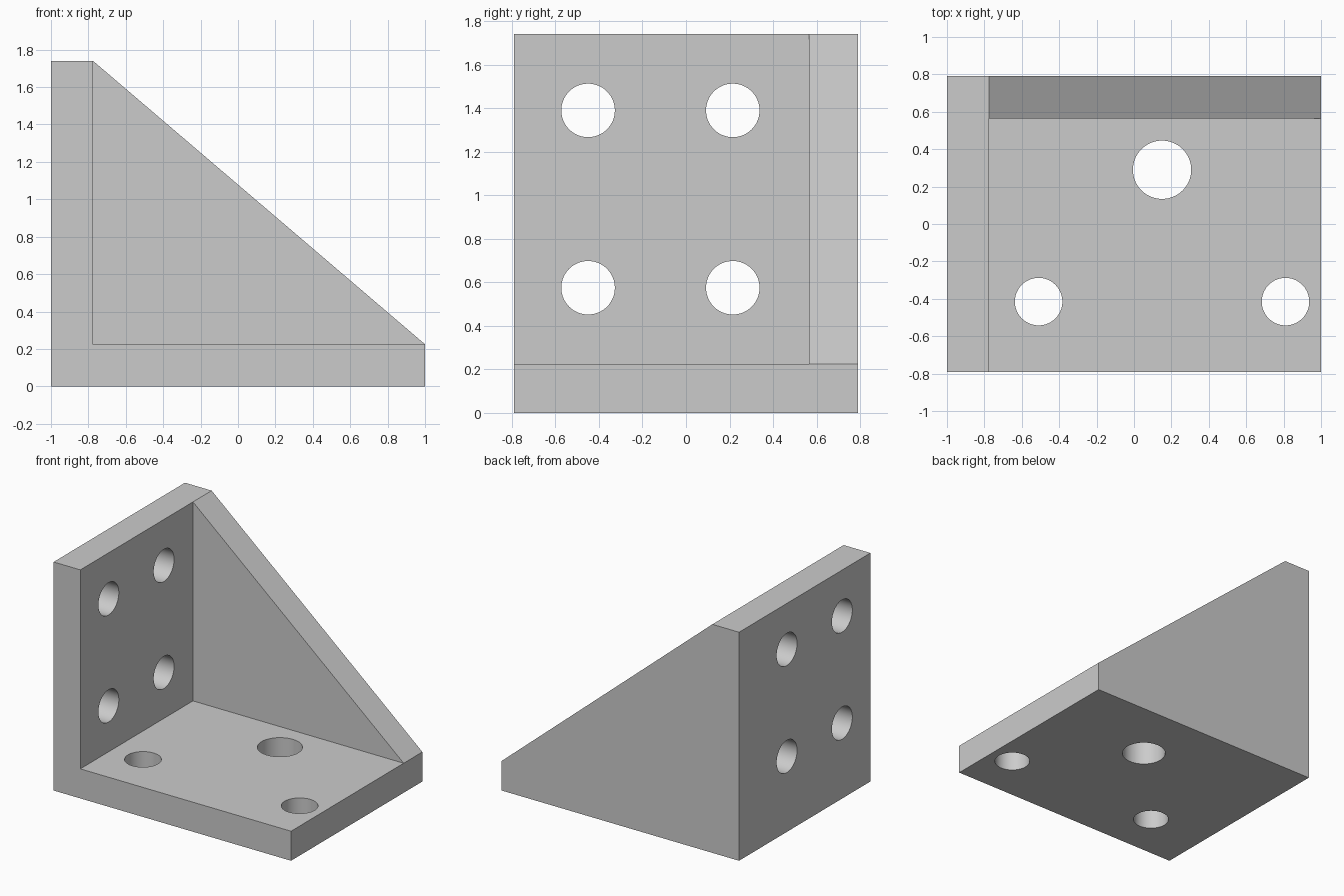
import bpy, bmesh
from mathutils import Matrix, Vector

cube = bpy.data.objects.get("Cube")
if cube:
    bpy.data.objects.remove(cube, do_unlink=True)

WIDTH, DEPTH, HEIGHT, WALL = 2.0, 1.58, 1.74, 0.225
X, Y = WIDTH / 2, DEPTH / 2
INNER_X = -X + WALL

metal = bpy.data.materials.new("plain grey")
metal.use_nodes = True
GREY = (0.6, 0.6, 0.6, 1)
metal.diffuse_color = GREY
metal.node_tree.nodes["Principled BSDF"].inputs["Base Color"].default_value = GREY


def make_object(name, bm):
    bmesh.ops.recalc_face_normals(bm, faces=bm.faces)
    mesh = bpy.data.meshes.new(name)
    bm.to_mesh(mesh)
    bm.free()
    mesh.materials.append(metal)
    obj = bpy.data.objects.new(name, mesh)
    bpy.context.collection.objects.link(obj)
    return obj


def prism(name, profile, y0, y1):
    """Extrude an x-z profile along y."""
    bm = bmesh.new()
    face = bm.faces.new([bm.verts.new((x, y0, z)) for x, z in profile])
    out = bmesh.ops.extrude_face_region(bm, geom=[face])
    verts = [v for v in out["geom"] if isinstance(v, bmesh.types.BMVert)]
    bmesh.ops.translate(bm, verts=verts, vec=(0, y1 - y0, 0))
    return make_object(name, bm)


def drill(name, centre, radius, axis):
    bm = bmesh.new()
    turn = Vector((0, 0, 1)).rotation_difference(Vector(axis)).to_matrix().to_4x4()
    bmesh.ops.create_cone(bm, cap_ends=True, segments=64, radius1=radius, radius2=radius,
                          depth=WALL * 2, matrix=Matrix.Translation(centre) @ turn)
    return make_object(name, bm)


# Solid bracket: wall, base and sloping rib share one outline
bracket = prism("corner_bracket",
                [(-X, 0), (X, 0), (X, WALL), (INNER_X, HEIGHT), (-X, HEIGHT)], -Y, Y)

# Open pocket in front of the rib
cutters = [prism("pocket_cutter", [(INNER_X, WALL), (X + 1, WALL),
                                   (X + 1, HEIGHT + 1), (INNER_X, HEIGHT + 1)],
                 -Y - 1, Y - WALL)]

# Four bolt holes through the wall
for y in (-0.45, 0.215):
    for z in (0.575, 1.39):
        cutters.append(drill("wall_hole_cutter", (-X + WALL / 2, y, z), 0.123, (1, 0, 0)))

# Three bolt holes through the base
for x, y, r in ((-0.51, -0.415, 0.127), (0.81, -0.415, 0.127), (0.15, 0.29, 0.156)):
    cutters.append(drill("base_hole_cutter", (x, y, WALL / 2), r, (0, 0, 1)))

bpy.ops.object.select_all(action="DESELECT")
bracket.select_set(True)
bpy.context.view_layer.objects.active = bracket
for cutter in cutters:
    cutter.hide_render = True
    mod = bracket.modifiers.new("cut", "BOOLEAN")
    mod.operation = "DIFFERENCE"
    mod.solver = "EXACT"
    mod.object = cutter
    bpy.ops.object.modifier_apply(modifier=mod.name)
    bpy.data.objects.remove(cutter, do_unlink=True)

bpy.ops.object.shade_smooth_by_angle(angle=0.5)
